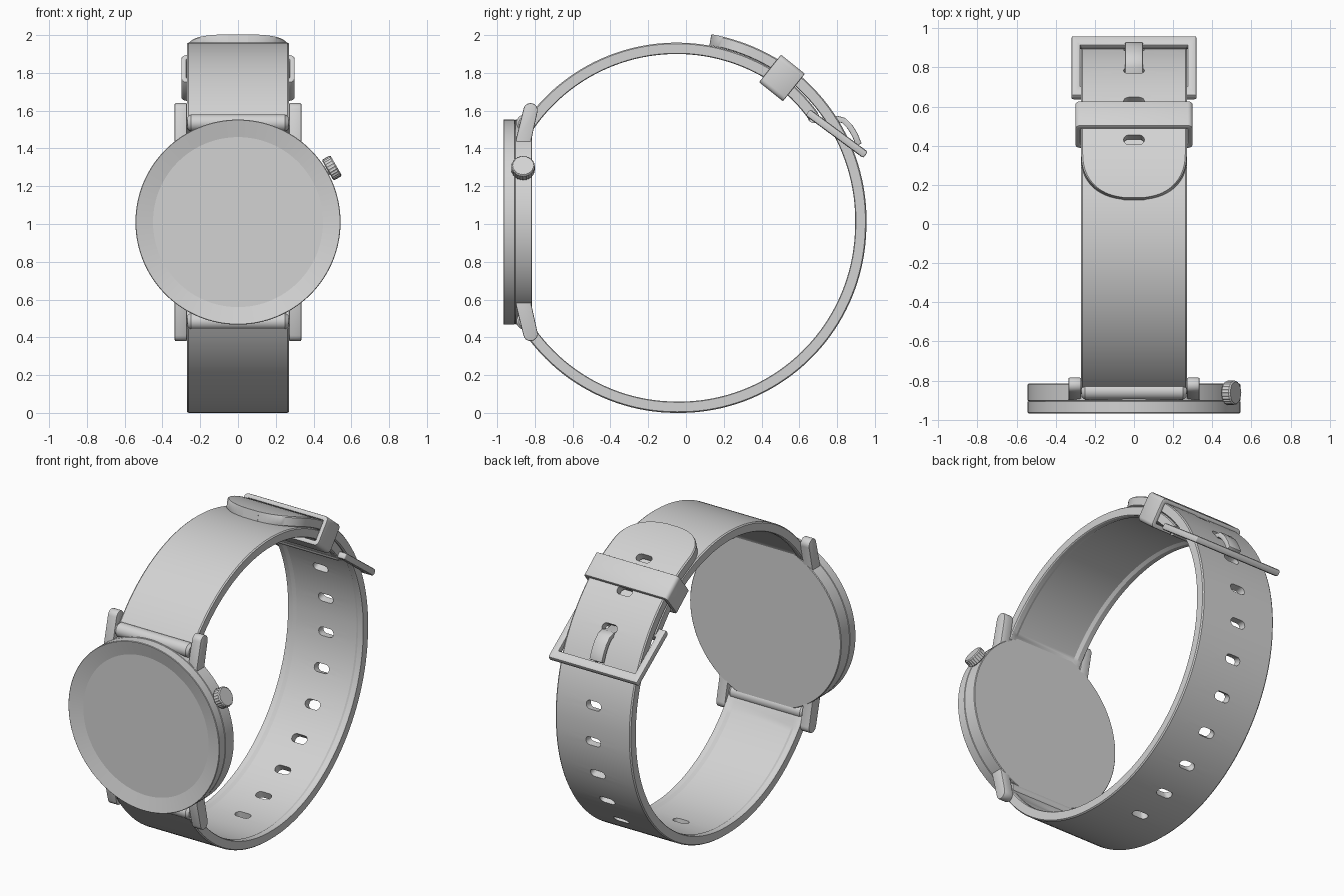
import bpy, bmesh
from math import sin, cos, pi, radians
from mathutils import Matrix, Vector

cube = bpy.data.objects.get("Cube")
if cube:
    bpy.data.objects.remove(cube)

grey = bpy.data.materials.new("light_grey")
grey.use_nodes = True
color = (0.65, 0.65, 0.65, 1)
grey.diffuse_color = color
grey.node_tree.nodes["Principled BSDF"].inputs["Base Color"].default_value = color

CY, CZ = -0.05, 0.98      # centre of the strap loop
CASE_Z = 1.01             # centre height of the case


def activate(ob):
    bpy.ops.object.select_all(action='DESELECT')
    ob.select_set(True)
    bpy.context.view_layer.objects.active = ob


def apply_modifier(ob, mod):
    activate(ob)
    bpy.ops.object.modifier_apply(modifier=mod.name)


def loft(name, sections, closed=False, bevel=0, smooth=30):
    """Skin a row of equal cross-sections, capped at the ends unless closed."""
    bm = bmesh.new()
    rows = [[bm.verts.new(p) for p in s] for s in sections]
    n = len(rows[0])
    pairs = list(zip(rows, rows[1:] + rows[:1])) if closed else list(zip(rows, rows[1:]))
    for a, b in pairs:
        for i in range(n):
            j = (i + 1) % n
            bm.faces.new((a[i], a[j], b[j], b[i]))
    if not closed:
        bm.faces.new(rows[0])
        bm.faces.new(rows[-1])
    bmesh.ops.recalc_face_normals(bm, faces=bm.faces)
    mesh = bpy.data.meshes.new(name)
    bm.to_mesh(mesh)
    bm.free()
    mesh.materials.append(grey)
    ob = bpy.data.objects.new(name, mesh)
    bpy.context.collection.objects.link(ob)
    if bevel:
        mod = ob.modifiers.new("bevel", 'BEVEL')
        mod.width, mod.segments, mod.limit_method = bevel, 2, 'ANGLE'
        mod.angle_limit = radians(50)
        apply_modifier(ob, mod)
    activate(ob)
    bpy.ops.object.shade_smooth_by_angle(angle=radians(smooth))
    return ob


def turned(name, profile, matrix, sides=32, ridge=0, smooth=30):
    """Circular sections (radius, height) stacked along the local z axis."""
    rings = []
    for r, h in profile:
        ring = []
        for i in range(sides):
            rr, a = r - ridge * (i % 2), 2 * pi * i / sides
            ring.append(matrix @ Vector((rr * cos(a), rr * sin(a), h)))
        rings.append(ring)
    return loft(name, rings, smooth=smooth)


def rounded_rect(hx, hy, r, steps=5):
    pts = []
    for k, (sx, sy) in enumerate(((1, 1), (-1, 1), (-1, -1), (1, -1))):
        for i in range(steps):
            a = (k + i / (steps - 1)) * pi / 2
            pts.append((sx * (hx - r) + r * cos(a), sy * (hy - r) + r * sin(a)))
    return pts


def ring(name, hx, hy, wall_x, wall_y, r, r_in, depth, matrix, bevel):
    """Rectangular loop with rounded corners."""
    d = depth / 2
    outer = rounded_rect(hx, hy, r)
    inner = rounded_rect(hx - wall_x, hy - wall_y, r_in)
    secs = [[matrix @ Vector(p) for p in ((*o, d), (*o, -d), (*i, -d), (*i, d))]
            for o, i in zip(outer, inner)]
    return loft(name, secs, closed=True, bevel=bevel)


def placed(y, z, degrees):
    return Matrix.Translation((0, y, z)) @ Matrix.Rotation(radians(degrees), 4, 'X')


def smoothstep(t):
    t = max(0, min(1, t))
    return t * t * (3 - 2 * t)


def radius_at(t, keys):
    for (a, ra), (b, rb) in zip(keys, keys[1:]):
        if t <= b:
            return ra + (rb - ra) * max(0, (t - a) / (b - a))
    return keys[-1][1]


def strap(name, start, end, keys, tip=0):
    """Curved band with a shallow lined recess on the inside and optional round tip."""
    body_end = end - tip
    angles = [start + (body_end - start) * i / 90 for i in range(91)]
    widths = [1] * 91
    for i in range(1, 17 if tip else 1):
        a = i / 16 * pi / 2
        angles.append(body_end + tip * sin(a) ** 0.9)
        widths.append(max(0.2, cos(a) ** 0.8))
    secs = []
    for t, w in zip(angles, widths):
        rise = 0.012 * smoothstep((t - start - 2) / 2) * smoothstep((end - t - tip) / 2)
        half = [(0.262, 0.03), (0.27, 0.024), (0.27, -0.026), (0.264, -0.03),
                (0.235, -0.03), (0.215, -0.03 + rise)]
        section = half + [(-x, h) for x, h in reversed(half)]
        r, a = radius_at(t, keys), radians(t)
        secs.append([(x * w, CY + (r + h) * cos(a), CZ + (r + h) * sin(a)) for x, h in section])
    return loft(name, secs)


# Watch case with a dished bezel
case_axis = Matrix.Translation((0, 0, CASE_Z)) @ Matrix.Rotation(radians(-90), 4, 'X')
turned("case", [(0.45, -0.945), (0.54, -0.967), (0.543, -0.964), (0.543, -0.908),
                (0.538, -0.905), (0.543, -0.902), (0.543, -0.819), (0.539, -0.815)],
       case_axis, sides=128, smooth=10)

# Crown and its stem
crown_axis = (Matrix.Translation((0, -0.862, CASE_Z)) @ Matrix.Rotation(radians(-30), 4, 'Y')
              @ Matrix.Rotation(radians(90), 4, 'Y'))
turned("crown", [(0.056, 0.548), (0.063, 0.553), (0.063, 0.593), (0.057, 0.6)],
       crown_axis, sides=48, ridge=0.003)
turned("crown_stem", [(0.025, 0.52), (0.025, 0.56)], crown_axis)

# Four lugs and the strap ends held between them
tip_arc = [(-0.823 + 0.038 * cos(a), 0.592 + 0.038 * sin(a))
           for a in [radians(-12 + 180 * i / 10) for i in range(11)]]
lug_profile = [(-0.9, 0.3), (-0.82, 0.3), (-0.82, 0.43)] + tip_arc + [(-0.9, 0.44)]
for up, level in ((1, "upper"), (-1, "lower")):
    for side, label in ((1, "left"), (-1, "right")):
        loft(f"{level}_{label}_lug",
             [[(side * x, y, CASE_Z + up * z) for y, z in lug_profile] for x in (0.27, 0.335)],
             bevel=0.006)
    bar = Matrix.Translation((0, -0.853, CASE_Z + up * 0.525)) @ Matrix.Rotation(pi / 2, 4, 'Y')
    turned(f"{level}_strap_end", [(0.032, -0.267), (0.045, -0.25), (0.045, 0.25), (0.032, 0.267)], bar)
    turned(f"{level}_spring_bar", [(0.015, -0.3), (0.015, 0.3)], bar, sides=16)

# Short strap carrying the buckle, long strap with the holes
strap("upper_strap", 39, 147, [(39, 0.935), (55, 0.95), (147, 0.95)])
long_keys = [(-147, 0.95), (-90, 0.95), (0, 0.975), (36, 1.0), (55, 1.011), (90, 1.011)]
lower_strap = strap("lower_strap", -147, 79.8, long_keys, tip=13)

# Adjustment holes
for i in range(12):
    t = 62.5 - 13.3 * i
    r = radius_at(t, long_keys)
    m = placed(CY + r * cos(radians(t)), CZ + r * sin(radians(t)), t - 90)
    cutter = loft("hole_cutter", [[m @ Vector((*p, h)) for p in rounded_rect(0.053, 0.027, 0.026)]
                                  for h in (-0.1, 0.1)])
    cutter.hide_render = True
    mod = lower_strap.modifiers.new("hole", 'BOOLEAN')
    mod.operation, mod.object, mod.solver = 'DIFFERENCE', cutter, 'EXACT'
    apply_modifier(lower_strap, mod)
    bpy.data.objects.remove(cutter)
activate(lower_strap)
bpy.ops.object.shade_smooth_by_angle(angle=radians(30))

# Keeper loop around both straps
ring("keeper_loop", 0.3, 0.093, 0.027, 0.028, 0.025, 0.008, 0.162, placed(0.508, 1.773, 51.4), 0.006)

# Buckle frame, hinge bar and prong
ring("buckle_frame", 0.32, 0.19, 0.047, 0.06, 0.008, 0.004, 0.042, placed(0.798, 1.478, -36.4), 0.012)
hinge = Matrix.Translation((0, 0.675, 1.565)) @ Matrix.Rotation(pi / 2, 4, 'Y')
turned("buckle_hinge", [(0.03, -0.265), (0.03, 0.265)], hinge)

prong_path = [Vector(p) for p in ((0.68, 1.55), (0.76, 1.545), (0.8, 1.557), (0.835, 1.548),
                                  (0.868, 1.515), (0.895, 1.47), (0.915, 1.42))]
prong = []
for i, p in enumerate(prong_path):
    d = (prong_path[min(i + 1, len(prong_path) - 1)] - prong_path[max(i - 1, 0)]).normalized()
    n = Vector((-d.y, d.x)) * 0.016
    prong.append([(x, *(p + n * s)) for x, s in ((-0.045, 1), (0.045, 1), (0.045, -1), (-0.045, -1))])
loft("buckle_prong", prong, bevel=0.005)
